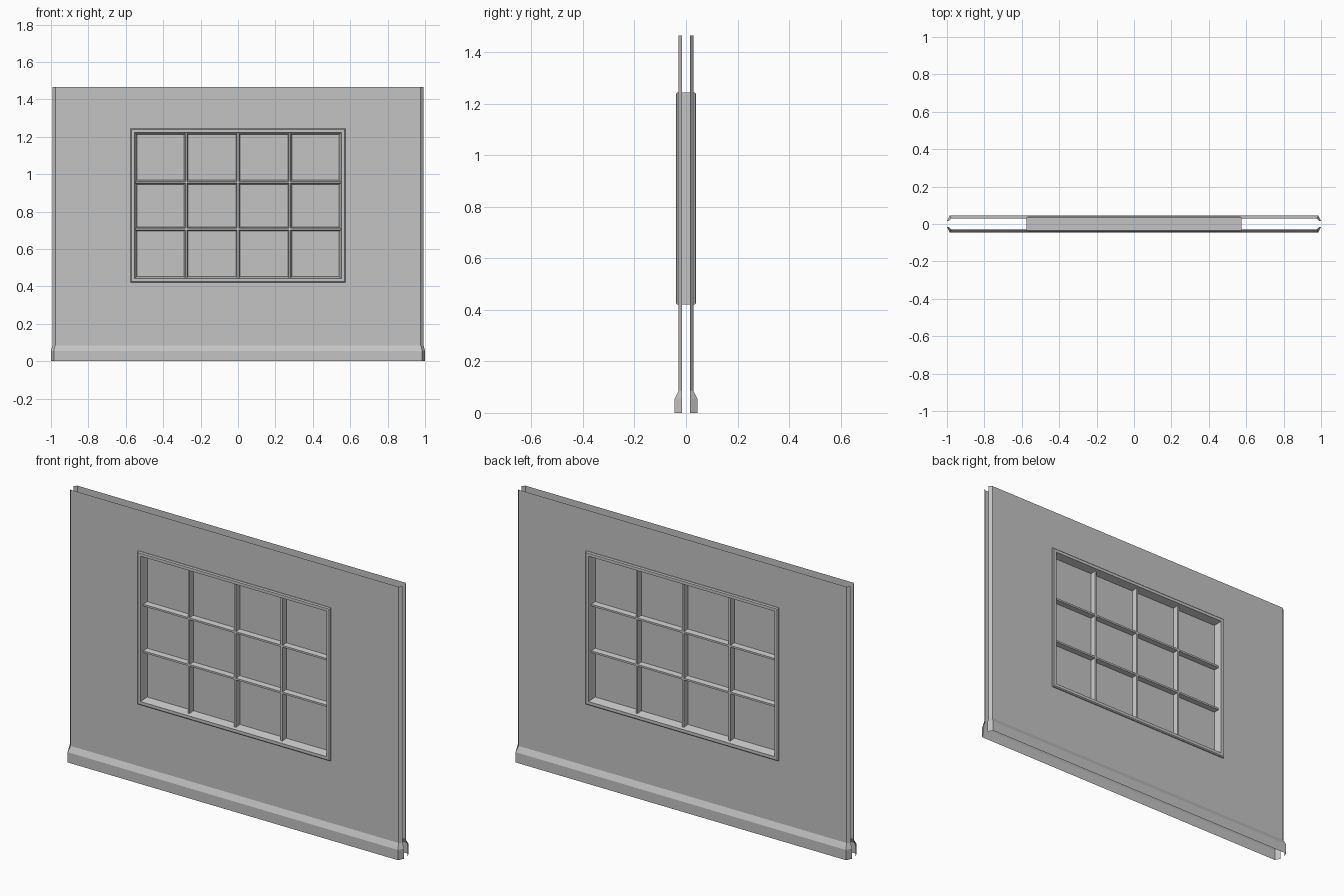
import bpy, bmesh

cube = bpy.data.objects.get("Cube")
if cube:
    bpy.data.objects.remove(cube, do_unlink=True)

grey = bpy.data.materials.new("plain_grey")
grey.use_nodes = True
grey.diffuse_color = (0.55, 0.55, 0.55, 1)
grey.node_tree.nodes["Principled BSDF"].inputs["Base Color"].default_value = grey.diffuse_color

WIN_X, WIN_LOW, WIN_HIGH = 0.575, 0.42, 1.245   # window frame outline
TOP = 1.465


def finish(name, bm):
    bmesh.ops.recalc_face_normals(bm, faces=bm.faces)
    mesh = bpy.data.meshes.new(name)
    bm.to_mesh(mesh)
    bm.free()
    mesh.materials.append(grey)
    obj = bpy.data.objects.new(name, mesh)
    bpy.context.collection.objects.link(obj)
    return obj


def skin(bm, rows, skip=None):
    """Join rows of points with quads, leaving out one optional cell."""
    rows = [[bm.verts.new(p) for p in row] for row in rows]
    for r in range(len(rows) - 1):
        for c in range(len(rows[r]) - 1):
            if (r, c) != skip:
                bm.faces.new((rows[r][c], rows[r][c + 1], rows[r + 1][c + 1], rows[r + 1][c]))


def folded_row(z, half, depth, side):
    """A straight run whose ends fold in towards the middle of the wall."""
    xs = [-half, -half + 0.015, -WIN_X, WIN_X, half - 0.015, half]
    return [(x, side * (0.0155 if abs(x) == half else depth), z) for x in xs]


# Two thin wall sheets, each with a window opening and a folded skirting
for label, side in (("front", -1), ("back", 1)):
    bm = bmesh.new()
    skin(bm, [folded_row(z, 0.992, 0.029, side) for z in (0.085, WIN_LOW, WIN_HIGH, TOP)], skip=(1, 2))
    finish(label + "_wall_panel", bm)

    bm = bmesh.new()
    profile = [(0, 1.0, 0.0445), (0.055, 1.0, 0.0445), (0.085, 0.992, 0.029)]
    skin(bm, [folded_row(z, half, depth, side) for z, half, depth in profile])
    finish(label + "_skirting", bm)


# Window frame: a closed profile carried round the rectangle
def ring(inset, y):
    x, low, high = WIN_X - inset, WIN_LOW + inset, WIN_HIGH - inset
    return [(-x, y, low), (x, y, low), (x, y, high), (-x, y, high), (-x, y, low)]


half_profile = [(0.034, 0), (0.021, -0.039), (0.005, -0.039), (0, -0.034)]
profile = half_profile + [(i, -y) for i, y in reversed(half_profile)]
bm = bmesh.new()
skin(bm, [ring(i, y) for i, y in profile])
bmesh.ops.remove_doubles(bm, verts=bm.verts, dist=0.0001)
finish("window_frame", bm)

# Glass sheet in the middle of the frame
bm = bmesh.new()
bm.faces.new([bm.verts.new(p) for p in ring(0.034, 0)[:4]])
finish("window_glass", bm)

# Glazing bars, tapered towards both faces
SECTION = [(-0.011, 0), (-0.005, -0.025), (0.005, -0.025),
           (0.011, 0), (0.005, 0.025), (-0.005, 0.025)]


def glazing_bar(name, at, start, end, upright):
    bm = bmesh.new()
    rows = []
    for along in (start, end):
        rows.append([(at + w, y, along) if upright else (along, y, at + w)
                     for w, y in SECTION + SECTION[:1]])
    skin(bm, rows)
    bmesh.ops.remove_doubles(bm, verts=bm.verts, dist=0.0001)
    bmesh.ops.holes_fill(bm, edges=bm.edges, sides=6)
    finish(name, bm)


for n, x in enumerate((-0.277, 0, 0.277)):
    glazing_bar(f"upright_glazing_bar_{n + 1}", x, WIN_LOW + 0.026, WIN_HIGH - 0.026, True)
for n, z in enumerate((0.706, 0.957)):
    glazing_bar(f"level_glazing_bar_{n + 1}", z, -WIN_X + 0.026, WIN_X - 0.026, False)
